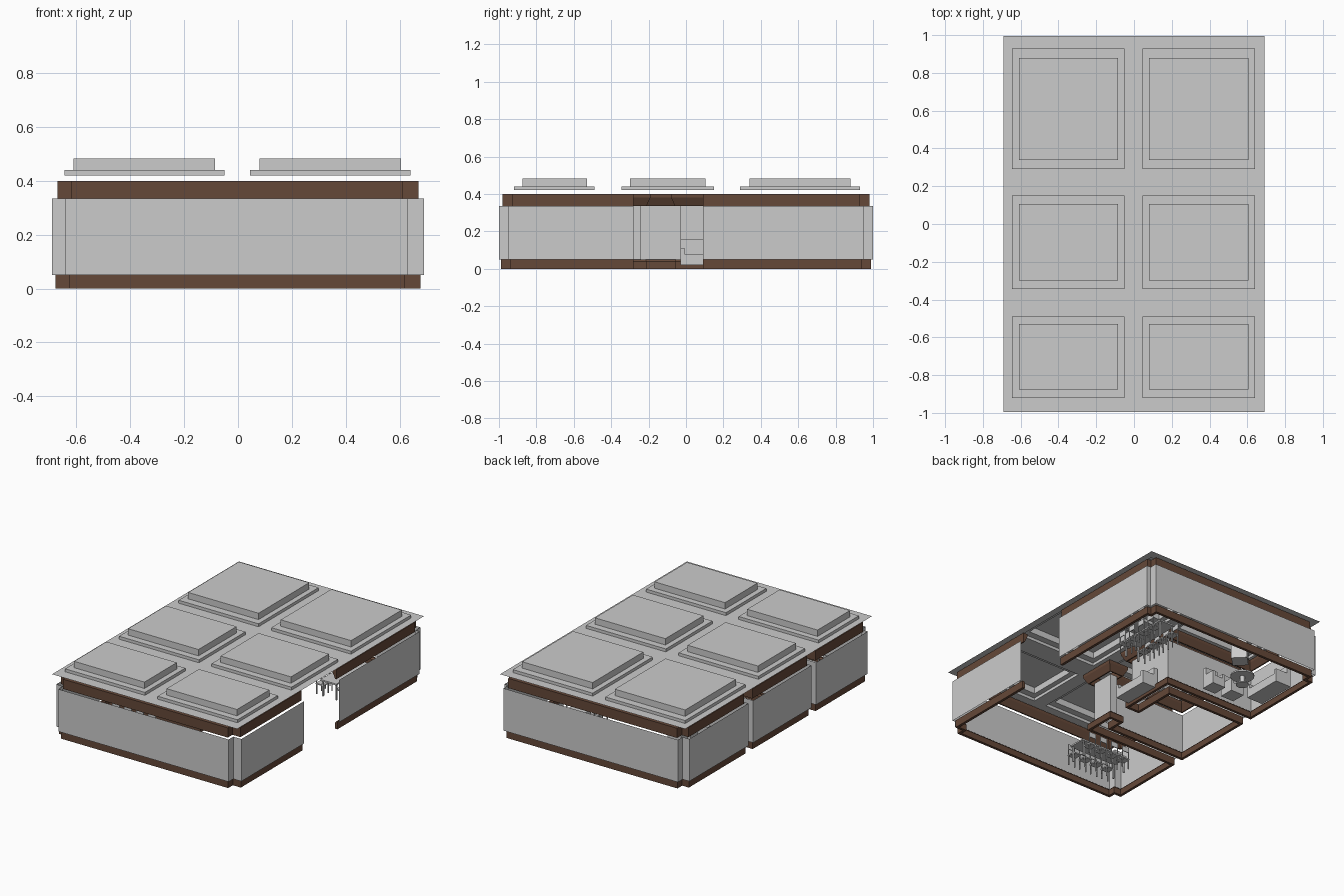
import bpy, bmesh, math
from mathutils import Vector, Matrix

if "Cube" in bpy.data.objects:
    bpy.data.objects.remove(bpy.data.objects["Cube"])

brown = bpy.data.materials.new("brown_wood")
brown.diffuse_color = (0.13, 0.065, 0.04, 1)
brown.use_nodes = True
brown.node_tree.nodes["Principled BSDF"].inputs["Base Color"].default_value = brown.diffuse_color


def make(name, verts, faces, mat=None):
    me = bpy.data.meshes.new(name)
    me.from_pydata(verts, [], faces)
    ob = bpy.data.objects.new(name, me)
    bpy.context.collection.objects.link(ob)
    if mat:
        me.materials.append(mat)
    return ob


def boxes(name, parts, loc=(0, 0, 0), rot=0):
    """Join axis-aligned boxes (x0,x1,y0,y1,z0,z1) into one placed object."""
    bm = bmesh.new()
    for x0, x1, y0, y1, z0, z1 in parts:
        m = Matrix.Translation(((x0 + x1) / 2, (y0 + y1) / 2, (z0 + z1) / 2)) \
            @ Matrix.Diagonal((x1 - x0, y1 - y0, z1 - z0, 1))
        bmesh.ops.create_cube(bm, size=1, matrix=m)
    ob = make(name, [], [])
    bm.to_mesh(ob.data)
    bm.free()
    ob.location = loc
    ob.rotation_euler.z = math.radians(rot)
    return ob


# Plan of the walls: one line from one side of the entrance to the other
plan = [Vector(p) for p in (
    (.69, -.28), (.69, -.95), (.63, -.95), (.63, -1), (-.64, -1), (-.64, -.95),
    (-.69, -.95), (-.69, -.40), (-.01, -.40), (-.01, -.24), (-.06, -.24),
    (-.06, -.35), (-.69, -.35), (-.69, .27), (-.06, .27), (-.06, -.03),
    (-.01, -.03), (-.01, .32), (-.69, .32), (-.69, .95), (-.64, .95),
    (-.64, 1), (.66, 1), (.66, .95), (.69, .95), (.69, .09))]


def inset(d):
    """Shift the plan towards the room side, mitring its square corners."""
    out = []
    for i, p in enumerate(plan):
        normals = []
        for a, b in ((i - 1, i), (i, i + 1)):
            if a >= 0 and b < len(plan):
                t = (plan[b] - plan[a]).normalized()
                normals.append(Vector((t.y, -t.x)))
        n = normals[0] if len(normals) == 1 else normals[0] + normals[1]
        out.append(p + n * d)
    return out


def sweep(name, profile, closed, mat=None):
    rails = [[(q.x, q.y, z) for q in inset(d)] for d, z in profile]
    n, k = len(plan), len(profile)
    faces = [(r * n + i, r * n + i + 1, (r + 1) % k * n + i + 1, (r + 1) % k * n + i)
             for r in range(k if closed else k - 1) for i in range(n - 1)]
    if closed:
        faces += [tuple(r * n for r in range(k)), tuple(r * n + n - 1 for r in range(k))]
    return make(name, sum(rails, []), faces, mat)


sweep("walls", [(0, .05), (0, .335)], False)
sweep("baseboard", [(.012, 0), (.03, 0), (.03, .04), (.022, .05), (.012, .05)], True, brown)
sweep("crown_moulding", [(.02, .335), (.028, .335), (.05, .38), (.05, .40), (.02, .40)], True, brown)

# Ceiling sheet with six stepped recesses
cx = [(-.645, -.05, -.61, -.085), (.045, .64, .08, .605)]
cy = [(-.92, -.49, -.875, -.53), (-.345, .15, -.30, .105), (.29, .93, .34, .88)]
xs = [-.69] + [v for c in cx for v in c[:2]] + [.69]
ys = [-.995] + [v for c in cy for v in c[:2]] + [.995]
verts = [(x, y, .42) for y in ys for x in xs]
w = len(xs)
make("ceiling", verts, [(j * w + i, j * w + i + 1, (j + 1) * w + i + 1, (j + 1) * w + i)
                        for j in range(len(ys) - 1) for i in range(w - 1)
                        if not (i % 2 and j % 2)])
for a in cx:
    for b in cy:
        vs = []
        for k, z in ((0, .42), (0, .44), (2, .44), (2, .483)):
            vs += [(a[k], b[k], z), (a[k + 1], b[k], z),
                   (a[k + 1], b[k + 1], z), (a[k], b[k + 1], z)]
        fs = [(r * 4 + i, r * 4 + (i + 1) % 4, r * 4 + 4 + (i + 1) % 4, r * 4 + 4 + i)
              for r in range(3) for i in range(4)] + [(12, 13, 14, 15)]
        make("ceiling_recess", vs, fs)


# Furniture faces local +x
def sofa(name, loc, length, rot=0, depth=.12):
    h, d = length / 2, depth / 2
    boxes(name, [(-d, d, -h, h, .02, .05),
                 (-d + .03, d, -h + .022, h - .022, .05, .08),
                 (-d, -d + .03, -h, h, .05, .16),
                 (-d + .03, d, -h, -h + .022, .05, .11),
                 (-d + .03, d, h - .022, h, .05, .11)], loc, rot)


def legs(hx, hy, t, top):
    return [(sx * hx - t, sx * hx + t, sy * hy - t, sy * hy + t, 0, top)
            for sx in (-1, 1) for sy in (-1, 1)]


def chair(loc, rot):
    posts = [(-.03, -.025, s * .025 - .003, s * .025 + .003, .07, .15) for s in (-1, 1)]
    boxes("dining_chair", legs(.025, .025, .003, .065)
          + [(-.03, .03, -.03, .03, .065, .073), (-.03, -.025, -.028, .028, .115, .15)]
          + posts, loc, rot)


def dining_set(cx, cy, rot):
    place = Matrix.Translation((cx, cy, 0)) @ Matrix.Rotation(math.radians(rot), 4, 'Z')
    boxes("dining_table", [(-.06, .06, -.18, .18, .105, .115)] + legs(.05, .165, .005, .105),
          (cx, cy, 0), rot)
    for i in range(4):
        for s in (-1, 1):
            chair(place @ Vector((s * .075, -.135 + .09 * i, 0)), rot + (180 if s > 0 else 0))


dining_set(.38, .60, 0)
dining_set(-.33, -.74, 90)

# Hall sofa and the lounge group
sofa("hall_sofa", (.06, .10, 0), .26)
sofa("lounge_sofa", (-.57, .64, 0), .28)
sofa("armchair", (-.27, .46, 0), .1, 90, .1)
sofa("armchair", (-.42, .46, 0), .1, 90, .1)
sofa("side_armchair", (-.18, .82, 0), .1, 225, .1)


def disc(name, r, z0, z1, loc):
    bpy.ops.mesh.primitive_cylinder_add(vertices=24, radius=r, depth=z1 - z0,
                                        location=(loc[0], loc[1], (z0 + z1) / 2))
    bpy.context.object.name = name
    bpy.ops.object.shade_smooth_by_angle()


disc("coffee_table_top", .075, .06, .07, (-.36, .63))
disc("coffee_table_stem", .015, .008, .06, (-.36, .63))
disc("coffee_table_foot", .04, 0, .008, (-.36, .63))
